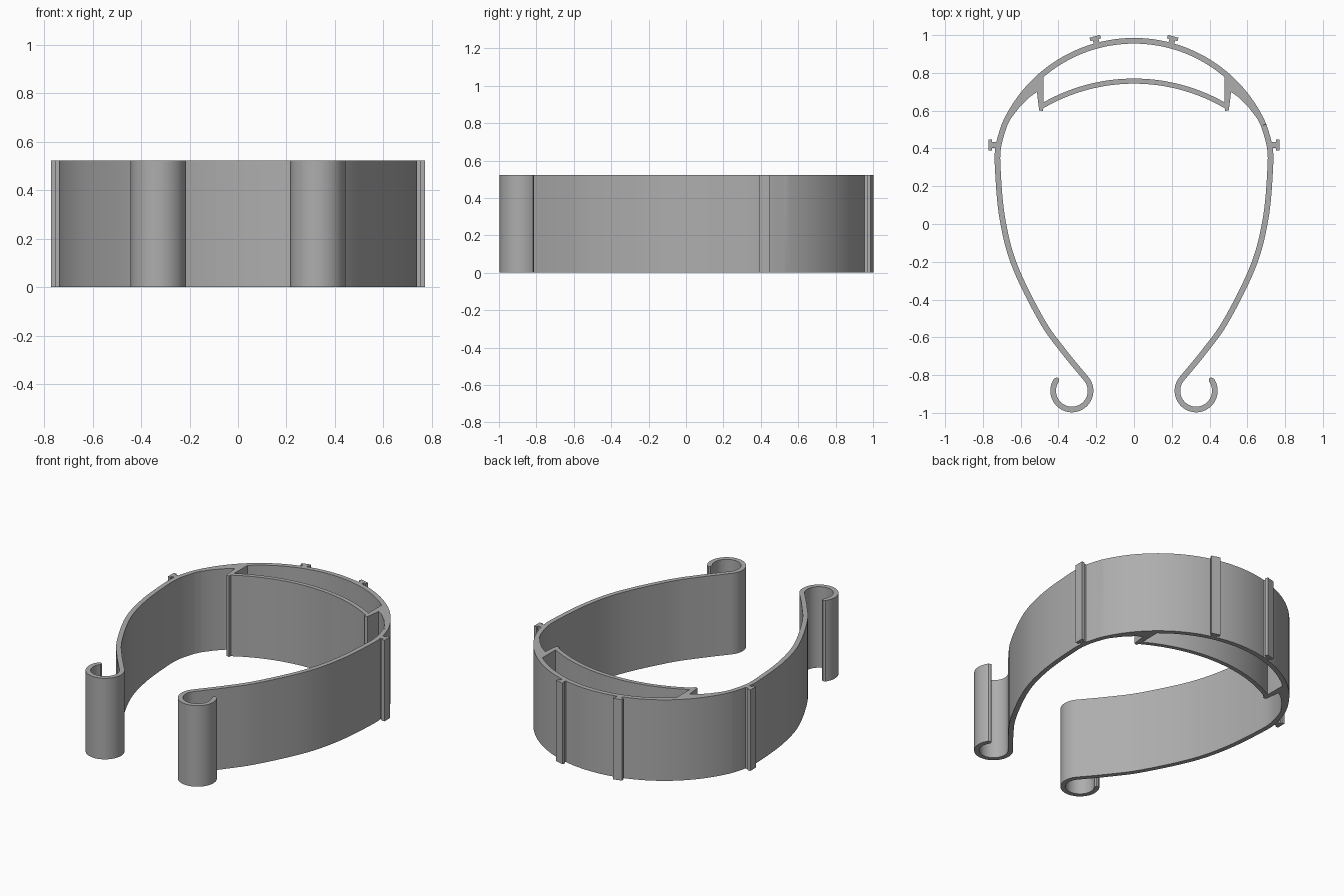
import bpy, bmesh
from math import sin, cos, pi, radians, sqrt
from mathutils import Vector

HEIGHT = 0.522
HALF = 0.015            # half thickness of the band
ARC_Y, ARC_R = 0.219, 0.766   # centre and outer radius of the brow arc

cube = bpy.data.objects.get("Cube")
if cube:
    bpy.data.objects.remove(cube, do_unlink=True)

grey = bpy.data.materials.new("plain grey")
grey.use_nodes = True
colour = (0.42, 0.42, 0.42, 1)
grey.diffuse_color = colour
grey.node_tree.nodes["Principled BSDF"].inputs["Base Color"].default_value = colour


def extrude(name, side_a, side_b):
    """Extrude the flat strip between two rows of points up to full height."""
    bm = bmesh.new()
    a = [bm.verts.new((p[0], p[1], 0)) for p in side_a]
    b = [bm.verts.new((p[0], p[1], 0)) for p in side_b]
    for i in range(len(a) - 1):
        bm.faces.new((a[i], a[i + 1], b[i + 1], b[i]))
    grown = bmesh.ops.extrude_face_region(bm, geom=bm.faces[:], use_keep_orig=True)
    top = [g for g in grown["geom"] if isinstance(g, bmesh.types.BMVert)]
    bmesh.ops.translate(bm, verts=top, vec=(0, 0, HEIGHT))
    bmesh.ops.recalc_face_normals(bm, faces=bm.faces[:])
    mesh = bpy.data.meshes.new(name)
    bm.to_mesh(mesh)
    bm.free()
    mesh.materials.append(grey)
    obj = bpy.data.objects.new(name, mesh)
    bpy.context.collection.objects.link(obj)
    bpy.ops.object.select_all(action='DESELECT')
    obj.select_set(True)
    bpy.context.view_layer.objects.active = obj
    bpy.ops.object.shade_smooth_by_angle(angle=radians(30))
    return obj


def polar(cx, cy, r, degrees):
    t = radians(degrees)
    return Vector((cx + r * cos(t), cy + r * sin(t)))


def smooth_path(points, steps=10):
    """Catmull-Rom curve from the second point to the second last."""
    out = []
    for p0, p1, p2, p3 in zip(points, points[1:], points[2:], points[3:]):
        for k in range(steps):
            t = k / steps
            out.append(0.5 * (2 * p1 + (p2 - p0) * t
                              + (2 * p0 - 5 * p1 + 4 * p2 - p3) * t ** 2
                              + (3 * p1 - p0 - 3 * p2 + p3) * t ** 3))
    return out


# Head band: brow arc, side arm and curled hook, mirrored into one strip
brow = [polar(0, ARC_Y, ARC_R - HALF, d) for d in range(90, 22, -2)]
hook = [polar(0.329, -0.883, 0.099, d) for d in range(140, 396, 5)]
knots = [Vector(p) for p in ((0.718, 0.41), (0.721, 0.29), (0.697, 0.03),
                             (0.632, -0.22), (0.489, -0.51), (0.372, -0.675))]
arm = smooth_path([brow[-2], brow[-1]] + knots + [hook[0], hook[1]])
half = brow + arm + hook
path = [Vector((-p.x, p.y)) for p in reversed(half[1:])] + half
outer, inner = [], []
for i, p in enumerate(path):
    d = (path[min(i + 1, len(path) - 1)] - path[max(i - 1, 0)]).normalized()
    n = Vector((-d.y, d.x)) * HALF
    outer.append(p + n)
    inner.append(p - n)
# Rounded hook tips
for end, back in ((0, 1), (-1, -2)):
    d = (path[end] - path[back]).normalized()
    tip = path[end] + d * HALF * 0.9
    n = (outer[end] - path[end]) * 0.35
    if end == 0:
        outer.insert(0, tip + n)
        inner.insert(0, tip - n)
    else:
        outer.append(tip + n)
        inner.append(tip - n)
extrude("head_band", outer, inner)

# Inner forehead strap, a shallow arc between the two posts
xs = [-0.49 + 0.98 * i / 40 for i in range(41)]
extrude("forehead_strap",
        [(x, 0.77 - 0.976 + sqrt(0.976 ** 2 - x * x)) for x in xs],
        [(x, 0.743 - 0.95 + sqrt(0.95 ** 2 - x * x)) for x in xs])

for side, label in ((1, "left"), (-1, "right")):
    # Post joining the strap to the band
    extrude(label + "_post",
            [(side * x, y) for x, y in ((0.478, 0.79), (0.478, 0.63), (0.482, 0.598))],
            [(side * x, y) for x, y in ((0.515, 0.765), (0.512, 0.68), (0.502, 0.602))])
    # Thickened web behind the post
    web = ((0.512, 0.70), (0.555, 0.67), (0.605, 0.62), (0.655, 0.555), (0.698, 0.475))
    extrude(label + "_web",
            [(side * x, y) for x, y in web],
            [(side * p.x, p.y) for p in
             (polar(0, ARC_Y, ARC_R - HALF, d) for d in (47.5, 42, 36, 29, 22))])
    # T-shaped pegs on the brow and on the side of the band
    for place, base, angle in (("brow", polar(0, ARC_Y, ARC_R, 75), radians(75)),
                               ("side", Vector((0.735, 0.418)), 0)):
        out = Vector((cos(angle), sin(angle)))
        across = Vector((-out.y, out.x))
        profile = ((-0.006, 0.016), (0.017, 0.016), (0.017, 0.029), (0.036, 0.029))
        rows = [[base + out * r + across * w * s for r, w in profile] for s in (1, -1)]
        extrude(f"{label}_{place}_peg",
                *[[(side * p.x, p.y) for p in row] for row in rows])
